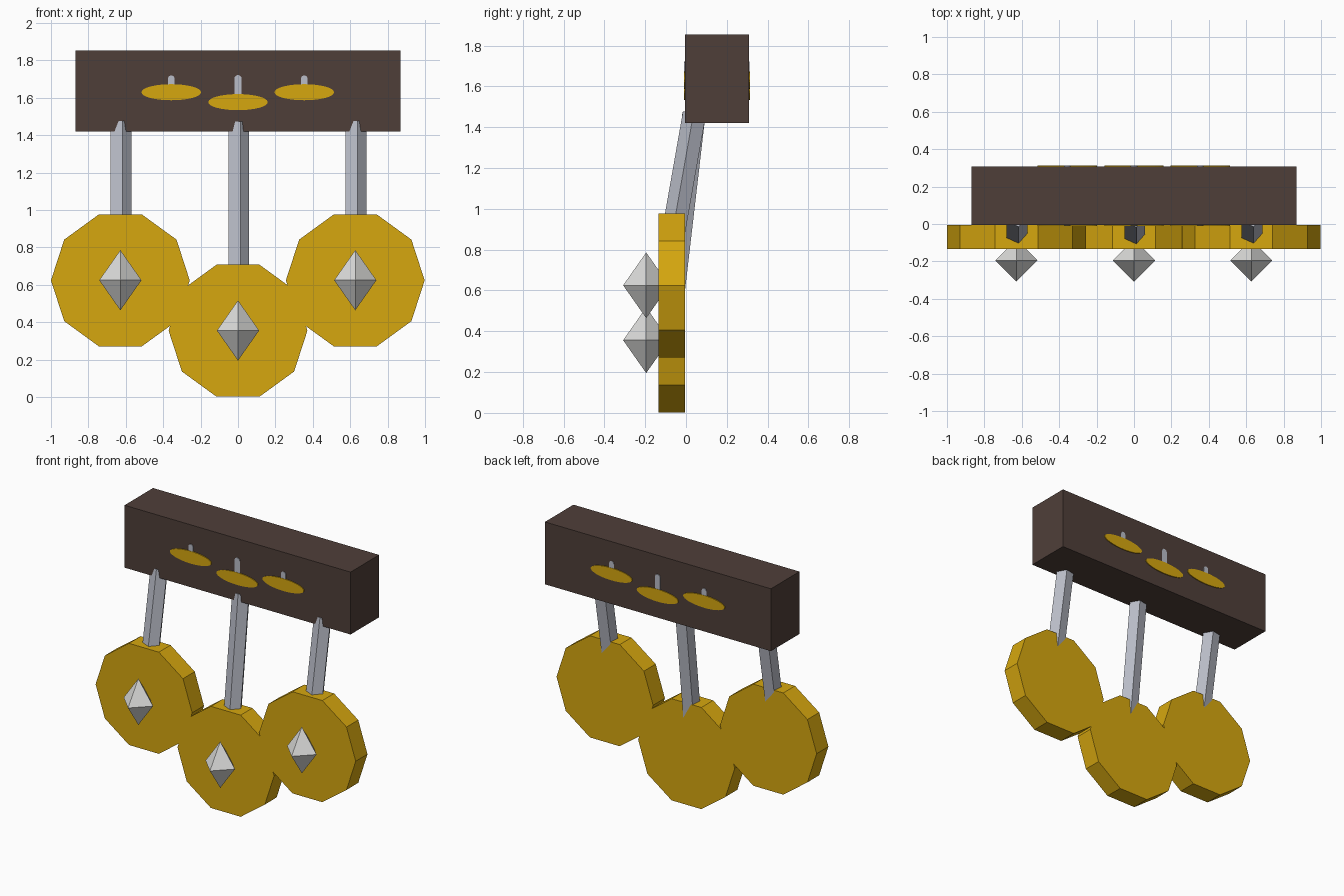
import bpy, bmesh, math
from mathutils import Vector

if "Cube" in bpy.data.objects:
    bpy.data.objects.remove(bpy.data.objects["Cube"])


def material(name, r, g, b):
    lin = [((c / 255 + 0.055) / 1.055) ** 2.4 for c in (r, g, b)]
    m = bpy.data.materials.new(name)
    m.diffuse_color = (*lin, 1)
    m.use_nodes = True
    m.node_tree.nodes["Principled BSDF"].inputs["Base Color"].default_value = m.diffuse_color
    return m


GOLD = material("gold", 214, 167, 15)
WOOD = material("dark_wood", 79, 63, 57)
STEEL = material("steel", 186, 189, 200)
SILVER = material("silver", 222, 222, 220)


def finish(name, bm, mat):
    bmesh.ops.recalc_face_normals(bm, faces=bm.faces[:])
    mesh = bpy.data.meshes.new(name)
    bm.to_mesh(mesh)
    bm.free()
    mesh.materials.append(mat)
    obj = bpy.data.objects.new(name, mesh)
    bpy.context.collection.objects.link(obj)
    return obj


def ring(n, rx, ry, phase=0.0):
    return [(rx * math.cos(phase + 2 * math.pi * i / n),
             ry * math.sin(phase + 2 * math.pi * i / n)) for i in range(n)]


def extrude(name, points, depth, mat):
    """Closed prism from 3D outline points, pushed along depth."""
    bm = bmesh.new()
    face = bm.faces.new([bm.verts.new(p) for p in points])
    new = bmesh.ops.extrude_face_region(bm, geom=[face])["geom"]
    bmesh.ops.translate(bm, vec=depth,
                        verts=[v for v in new if isinstance(v, bmesh.types.BMVert)])
    return finish(name, bm, mat)


def disc(name, x, z):
    pts = [(x + a, -0.134, z + b) for a, b in ring(10, 0.371, 0.371)]
    extrude(name, pts, (0, 0.129, 0), GOLD)


def spike(name, x, z):
    # stretched octahedron, its back point sunk into the disc
    bm = bmesh.new()
    mid = [bm.verts.new((x + a, -0.195 + b, z)) for a, b in ring(4, 0.113, 0.113)]
    for h in (0.161, -0.161):
        tip = bm.verts.new((x, -0.195, z + h))
        for i in range(4):
            bm.faces.new((mid[i], mid[(i + 1) % 4], tip))
    finish(name, bm, SILVER)


def rod(name, x, bottom, top):
    # five-sided bar leaning back into the beam
    bottom, top = Vector((x, *bottom)), Vector((x, *top))
    axis = top - bottom
    lean = math.atan2(axis.y, axis.z)
    pts = [bottom + Vector((a, b * math.cos(lean), -b * math.sin(lean)))
           for a, b in ring(5, 0.06, 0.06, math.radians(-78))]
    extrude(name, pts, axis, STEEL)


# beam
beam = [(-0.868, -0.005, 1.42), (0.868, -0.005, 1.42),
        (0.868, -0.005, 1.853), (-0.868, -0.005, 1.853)]
extrude("beam", beam, (0, 0.313, 0), WOOD)

# hanging discs with spikes and rods
for side, x, z in (("left", -0.629, 0.624), ("middle", 0.0, 0.355), ("right", 0.627, 0.624)):
    disc(side + "_disc", x, z)
    spike(side + "_spike", x, z + 0.001)
    if side == "middle":
        rod(side + "_rod", x, (-0.060, 0.60), (0.041, 1.467))
    else:
        rod(side + "_rod", x, (-0.064, 0.86), (0.043, 1.467))

# small inlaid ornaments on the front and back of the beam
for face, y, out in (("front", -0.005, -1), ("back", 0.308, 1)):
    for side, x, z, w in (("left", -0.357, 1.63, 0.018), ("middle", 0, 1.577, 0.02),
                          ("right", 0.354, 1.63, 0.018)):
        oval = [(x + a, y, z + b) for a, b in ring(32, 0.159, 0.043)]
        extrude(f"{face}_{side}_oval", oval, (0, out * 0.006, 0), GOLD)
        # stem with a rounded top
        arc = [(x + w * math.cos(t), y, 1.702 + w * math.sin(t))
               for t in (math.pi * i / 8 for i in range(9))]
        stem = [(x - w, y, z), (x + w, y, z)] + arc
        extrude(f"{face}_{side}_stem", stem, (0, out * 0.004, 0), STEEL)
